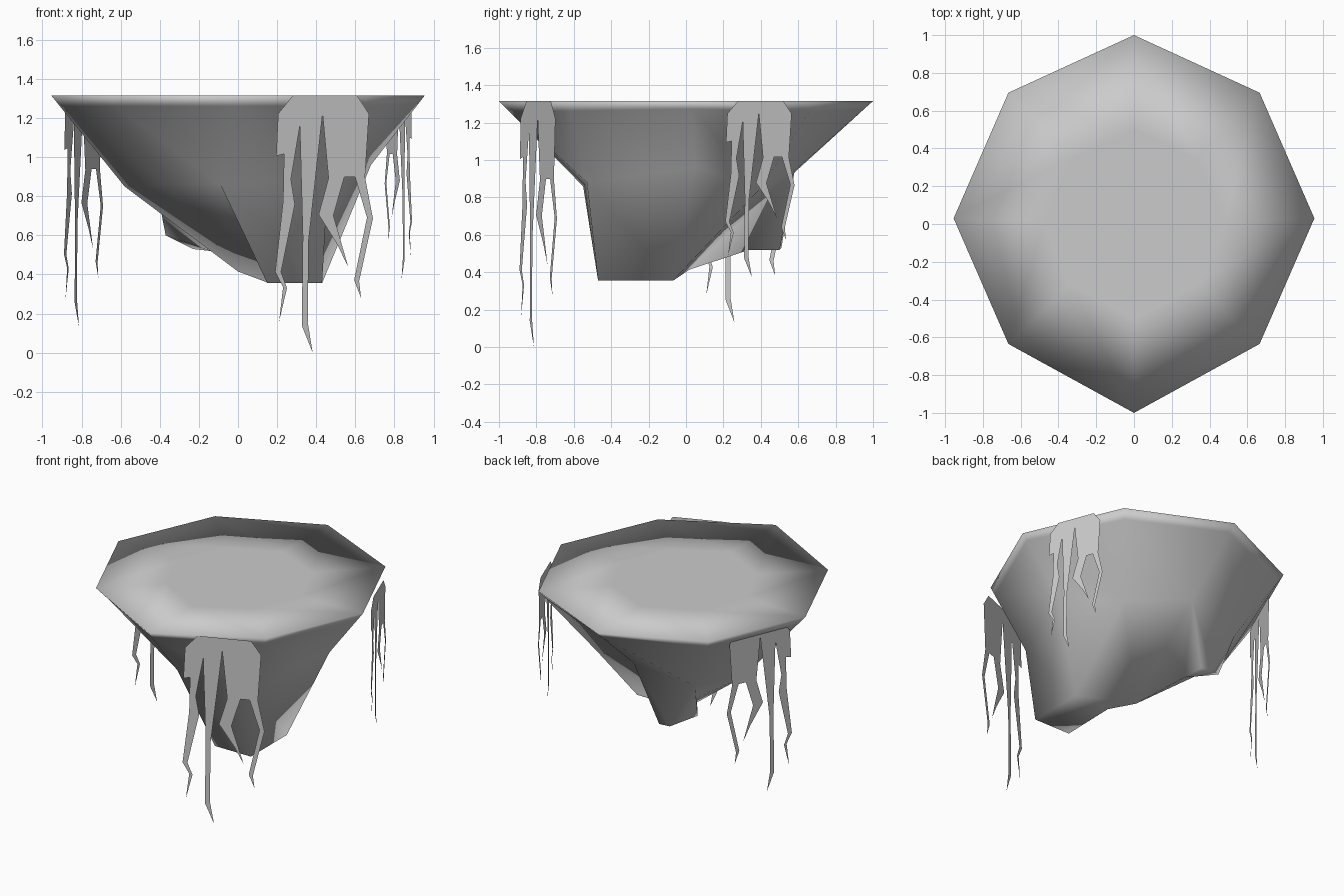
import bpy, bmesh
from mathutils import Vector

if "Cube" in bpy.data.objects:
    bpy.data.objects.remove(bpy.data.objects["Cube"])


def add_object(name, bm):
    for f in bm.faces:
        f.smooth = True
    mesh = bpy.data.meshes.new(name)
    bm.to_mesh(mesh)
    bm.free()
    obj = bpy.data.objects.new(name, mesh)
    bpy.context.collection.objects.link(obj)
    return obj


TOP = 1.315

# Floating rock island: flat octagonal top, narrowing to two blunt peaks
bm = bmesh.new()
half = [(0, -1), (0.665, -0.635), (0.955, 0.03), (0.665, 0.695), (0, 1)]
outline = half + [(-x, y) for x, y in half[-2:0:-1]]
rim = [bm.verts.new((x, y, TOP)) for x, y in outline]
inner = [bm.verts.new((x * 0.5, y * 0.5, TOP)) for x, y in outline]

# middle ring, same order as the rim (front, then counter-clockwise)
ring = [(-0.09, -0.55, 0.86), (0.46, -0.53, 0.88), (0.68, 0.05, 0.96),
        (0.42, 0.40, 0.85), (0.0, 0.58, 0.94), (-0.42, 0.50, 0.86),
        (-0.58, 0.20, 0.85), (-0.36, -0.28, 0.86)]
mid = [bm.verts.new(p) for p in ring]
# narrow turf band just below the rim
band = [bm.verts.new(a.co.lerp(c.co, 0.12)) for a, c in zip(rim, mid)]

# undersides of the large peak and the small peak, and the saddle between
big = [bm.verts.new((x, y, 0.355)) for x, y in
       [(0.15, -0.47), (0.43, -0.47), (0.43, -0.07), (0.16, -0.07)]]
small = [bm.verts.new(p) for p in
         [(-0.14, 0.34, 0.52), (-0.14, 0.50, 0.52),
          (-0.23, 0.51, 0.53), (-0.37, 0.40, 0.60)]]
saddle = bm.verts.new((0.0, 0.02, 0.415))
root = bm.verts.new((-0.38, 0.42, 0.74))

bm.faces.new(inner)
for upper, lower in ((inner, rim), (rim, band), (band, mid)):
    for i in range(8):
        j = (i + 1) % 8
        bm.faces.new((upper[i], upper[j], lower[j], lower[i]))

f, fr, r, br, b, bl, l, fl = mid
p, q, s, t = big
e, g, h, k = small
for face in [(p, q, s, t), (e, g, h, k), (f, fr, q, p), (fr, r, s, q),
             (r, br, s), (br, saddle, s), (s, saddle, t), (br, b, saddle),
             (b, g, e, saddle), (b, bl, h, g), (bl, l, root),
             (bl, root, k, h), (root, e, k), (l, e, root),
             (l, saddle, e), (l, fl, saddle), (fl, f, saddle),
             (f, p, t, saddle)]:
    bm.faces.new(face)
bmesh.ops.recalc_face_normals(bm, faces=bm.faces[:])
add_object("rock_island", bm)

# Hanging vine sheet outline: (across, drop), width 99, full drop 255
VINE = [(18, 0), (83, 0), (95, 18), (91, 81), (99, 122), (85, 184), (87, 201),
        (80, 183), (93, 121), (81, 81), (70, 81), (59, 119), (67, 146),
        (74, 170), (63, 148), (44, 118), (54, 82), (48, 18), (34, 143),
        (33, 225), (38, 255), (27, 228), (28, 140), (25, 30), (16, 83),
        (20, 108), (6, 175), (12, 191), (4, 224), (8, 190), (0, 175),
        (8, 105), (9, 58), (1, 60), (3, 18)]


def hanging_vine(name, start, end, scale):
    a, c = Vector((*start, TOP)), Vector((*end, TOP))
    bm = bmesh.new()
    verts = []
    for across, drop in VINE:
        co = a.lerp(c, across / 99)
        co.z -= drop / 255 * TOP * scale
        verts.append(bm.verts.new(co))
    bm.faces.new(verts)
    bm.normal_update()
    bmesh.ops.triangulate(bm, faces=bm.faces[:])
    add_object(name, bm)


hanging_vine("front_vine", (0.19, -0.89), (0.69, -0.69), 1.0)
hanging_vine("right_vine", (0.89, 0.21), (0.75, 0.58), 0.715)
hanging_vine("left_vine", (-0.89, 0.09), (-0.69, 0.53), 0.9)
